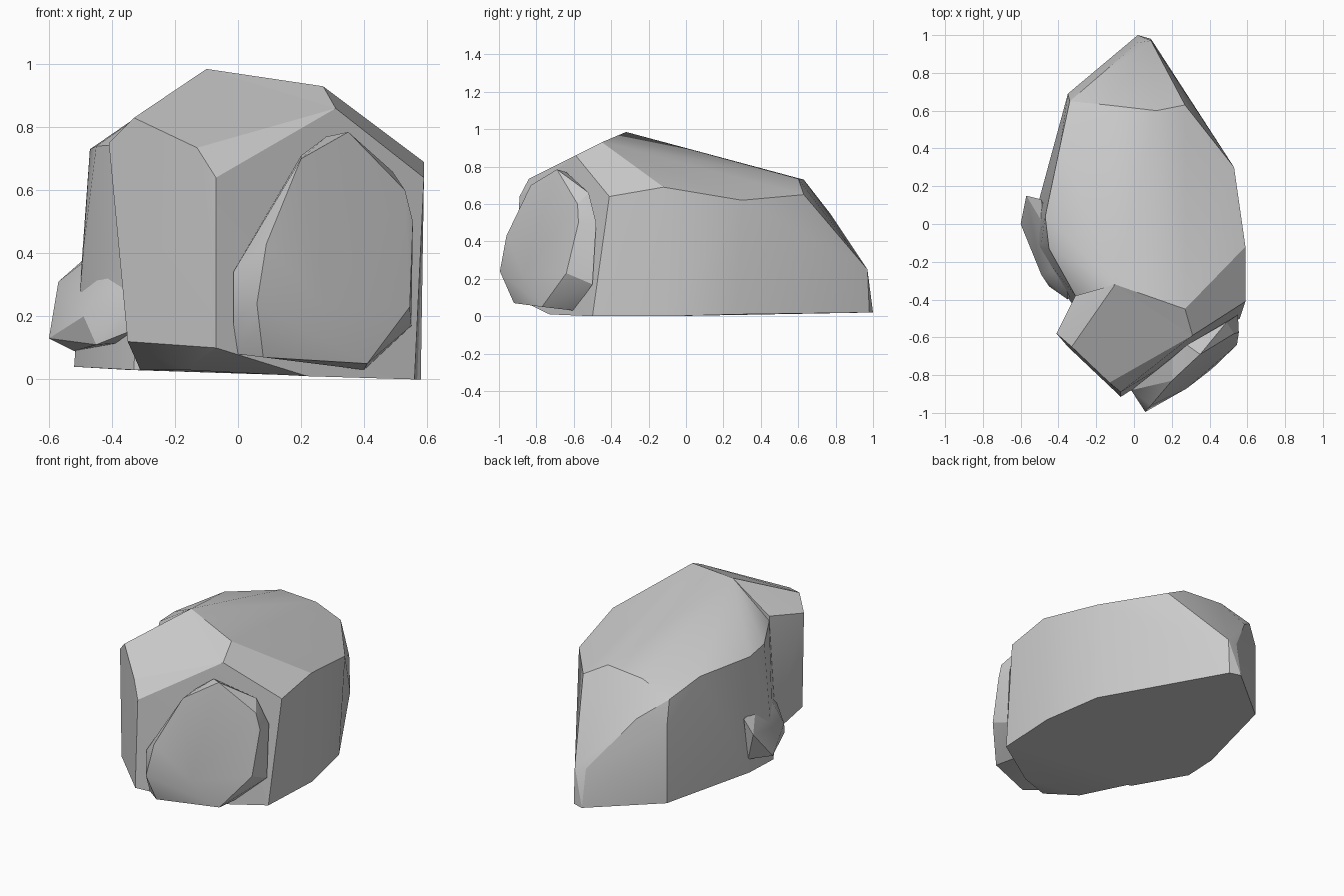
import bpy, bmesh, math


def chiselled_rock(name, *rings):
    """Convex stone wrapped around a few rings of corner points."""
    bm = bmesh.new()
    for ring in rings:
        for p in ring:
            bm.verts.new(p)
    hull = bmesh.ops.convex_hull(bm, input=bm.verts[:])
    inner = {g for g in hull["geom_interior"] + hull["geom_unused"]
             if isinstance(g, bmesh.types.BMVert)}
    bmesh.ops.delete(bm, geom=list(inner), context='VERTS')
    bmesh.ops.dissolve_limit(bm, angle_limit=math.radians(3),
                             verts=bm.verts[:], edges=bm.edges[:])
    bmesh.ops.recalc_face_normals(bm, faces=bm.faces[:])
    mesh = bpy.data.meshes.new(name)
    bm.to_mesh(mesh)
    bm.free()
    obj = bpy.data.objects.new(name, mesh)
    bpy.context.collection.objects.link(obj)
    bpy.ops.object.select_all(action='DESELECT')
    obj.select_set(True)
    bpy.context.view_layer.objects.active = obj
    bpy.ops.object.shade_smooth_by_angle(angle=math.radians(22))
    return obj


# Corners shared by the two main stones
crown = [(-0.1, -0.32, 0.985), (0.27, -0.45, 0.93), (0.31, -0.59, 0.86)]
right_corner = [(0.59, -0.41, 0.64), (0.56, -0.5, 0.0)]

# Main boulder: base, waist and shoulder rings
chiselled_rock(
    "main_boulder", crown, right_corner,
    [(0.58, -0.1, 0), (0.51, 0.27, 0.01), (0.09, 0.98, 0.02), (0.02, 1.0, 0.02),
     (-0.35, 0.69, 0.03), (-0.51, 0.1, 0.04), (-0.52, -0.12, 0.04), (-0.33, -0.42, 0.03)],
    [(0.09, 0.97, 0.25), (0.02, 0.96, 0.25), (-0.35, 0.69, 0.5), (-0.49, -0.1, 0.42)],
    [(0.59, -0.12, 0.69), (0.53, 0.3, 0.62), (0.27, 0.63, 0.65), (0.12, 0.6, 0.735),
     (-0.14, 0.63, 0.73), (-0.2, 0.77, 0.55), (-0.34, 0.65, 0.66), (-0.39, 0.42, 0.73),
     (-0.47, 0.04, 0.73), (-0.45, -0.13, 0.74), (-0.31, -0.38, 0.75)])

# Front prow, meeting the boulder in a notch on the left
chiselled_rock(
    "front_prow", crown, right_corner,
    [(-0.41, -0.58, 0.75), (-0.33, -0.65, 0.83), (-0.13, -0.84, 0.735), (-0.07, -0.89, 0.64)],
    [(-0.35, -0.65, 0.12), (-0.07, -0.915, 0.1), (0.0, -0.87, 0.08)],
    [(-0.17, -0.7, 0.03), (0.22, -0.73, 0.01), (-0.31, -0.42, 0.03), (-0.31, -0.38, 0.78)])

# Slab leaning on the front right face: outer face, then back rim
chiselled_rock(
    "front_slab",
    [(0.35, -0.69, 0.785), (0.53, -0.58, 0.6), (0.555, -0.575, 0.5), (0.545, -0.64, 0.23),
     (0.41, -0.77, 0.05), (0.08, -0.92, 0.07), (0.06, -0.995, 0.24), (0.09, -0.96, 0.43),
     (0.2, -0.83, 0.7), (0.28, -0.87, 0.22)],
    [(0.28, -0.64, 0.77), (0.2, -0.71, 0.71), (-0.015, -0.88, 0.34), (-0.015, -0.88, 0.18),
     (0.0, -0.87, 0.08), (0.4, -0.6, 0.03), (0.55, -0.5, 0.17), (0.55, -0.48, 0.5),
     (0.49, -0.52, 0.66)])

# Small stone wedged low on the left side
chiselled_rock(
    "left_chip",
    [(-0.6, 0.0, 0.13), (-0.57, 0.15, 0.31), (-0.49, -0.27, 0.2), (-0.45, -0.33, 0.11),
     (-0.35, -0.4, 0.15), (-0.35, -0.4, 0.24), (-0.44, -0.25, 0.3)],
    [(-0.49, 0.13, 0.38), (-0.48, 0.0, 0.38), (-0.36, -0.28, 0.36), (-0.3, -0.3, 0.12),
     (-0.5, 0.1, 0.12), (-0.52, -0.1, 0.09)])
